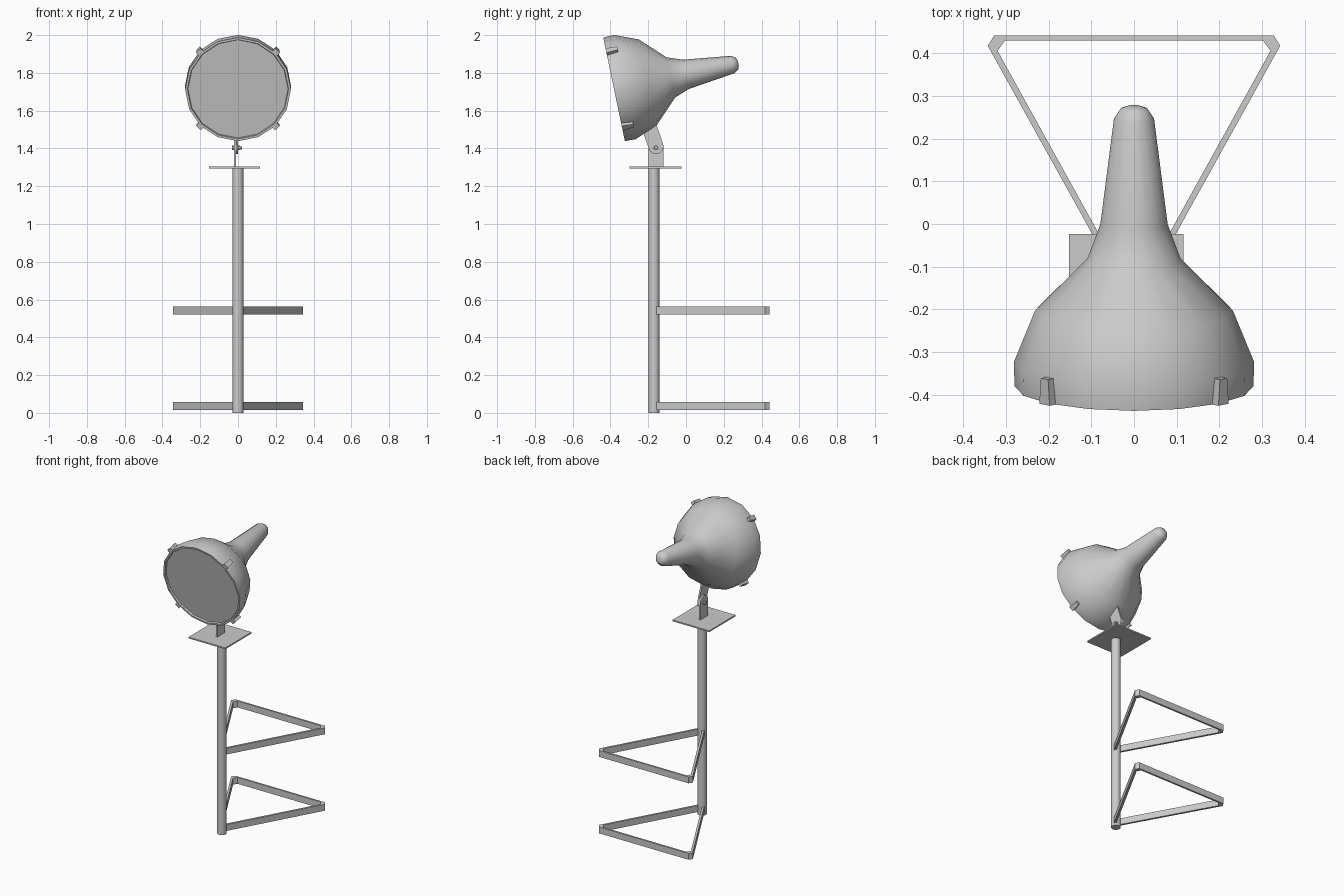
import bpy, bmesh
from math import sin, cos, pi, radians
from mathutils import Matrix, Vector

if "Cube" in bpy.data.objects:
    bpy.data.objects.remove(bpy.data.objects["Cube"])

TILT = Matrix.Translation((0, -0.381, 1.713)) @ Matrix.Rotation(radians(11.8), 4, 'X')


def finish(name, bm, matrix=None, angle=None):
    bmesh.ops.recalc_face_normals(bm, faces=bm.faces[:])
    mesh = bpy.data.meshes.new(name)
    bm.to_mesh(mesh)
    bm.free()
    ob = bpy.data.objects.new(name, mesh)
    bpy.context.collection.objects.link(ob)
    if matrix:
        ob.matrix_world = matrix
    if angle:
        bpy.ops.object.select_all(action='DESELECT')
        ob.select_set(True)
        bpy.context.view_layer.objects.active = ob
        bpy.ops.object.shade_smooth_by_angle(angle=radians(angle))
    return ob


def lathe(name, profile, n, matrix, angle=40, caps=(True, True)):
    """Revolve (distance, radius) points around the local y axis."""
    bm = bmesh.new()
    rings = [[bm.verts.new((r * cos(2 * pi * i / n), t, r * sin(2 * pi * i / n)))
              for i in range(n)] for t, r in profile]
    for a, b in zip(rings, rings[1:]):
        for i in range(n):
            j = (i + 1) % n
            bm.faces.new((a[i], a[j], b[j], b[i]))
    if caps[0]:
        bm.faces.new(rings[0])
    if caps[1]:
        bm.faces.new(rings[-1])
    return finish(name, bm, matrix, angle)


def prism(name, pts, depth, matrix=None, angle=None):
    """Extrude a list of 3D points along the depth vector."""
    bm = bmesh.new()
    face = bm.faces.new([bm.verts.new(p) for p in pts])
    ext = bmesh.ops.extrude_face_region(bm, geom=[face])
    moved = [g for g in ext['geom'] if isinstance(g, bmesh.types.BMVert)]
    bmesh.ops.translate(bm, verts=moved, vec=Vector(depth))
    return finish(name, bm, matrix, angle)


# lamp head with closed rim and long tapering neck
lathe("lamp_shell", [(0.012, 0.264), (0, 0.268), (0, 0.280), (0.058, 0.282), (0.182, 0.232),
                     (0.307, 0.109), (0.389, 0.079), (0.642, 0.047), (0.665, 0.032),
                     (0.672, 0.014)], 16, TILT, 40, (False, True))
lathe("lens", [(0.010, 0.266), (0.014, 0.266)], 16, TILT, 30)

# four rim clips
for k in range(4):
    spin = Matrix.Rotation(radians(45 + 90 * k), 4, 'Y')
    pts = [(-0.017, 0, 0.27), (0.017, 0, 0.27), (0.012, 0.062, 0.27), (-0.012, 0.062, 0.27)]
    prism("rim_clip", pts, (0, 0, 0.027), TILT @ spin)


# hinge bars: flat strips with one round end
def bar(name, x, thick, half, length, matrix):
    pts = [(x, half * cos(pi * i / 8), -half * sin(pi * i / 8)) for i in range(9)]
    pts += [(x, -half, length), (x, half, length)]
    return prism(name, pts, (thick, 0, 0), matrix, 30)


pivot = Matrix.Translation((0, -0.159, 1.411))
bar("lower_hinge_bar", -0.022, 0.011, 0.040, 0.109, pivot @ Matrix.Rotation(pi, 4, 'X'))
bar("upper_hinge_bar", -0.010, 0.011, 0.040, 0.16, pivot @ Matrix.Rotation(radians(19), 4, 'X'))

# hinge bolt with a head and a nut
side = Matrix.Translation((0, -0.159, 1.403)) @ Matrix.Rotation(-pi / 2, 4, 'Z')
lathe("hinge_bolt", [(-0.033, 0.013), (-0.022, 0.013), (-0.022, 0.008), (0.001, 0.008),
                     (0.001, 0.013), (0.011, 0.013), (0.011, 0.008), (0.021, 0.008)],
      10, side, 30)

# mounting plate
prism("mount_plate", [(-0.153, -0.298, 1.295), (0.116, -0.298, 1.295),
                      (0.116, -0.024, 1.295), (-0.153, -0.024, 1.295)], (0, 0, 0.009))

# upright pole
lathe("pole", [(0, 0.029), (1.297, 0.029)], 16,
      Matrix.Translation((0, -0.169, 0)) @ Matrix.Rotation(pi / 2, 4, 'X'), 40)


# triangular stand frames made from a flat strip
def frame(name, z):
    outer = [(0.025, -0.155), (0.343, 0.418), (0.328, 0.442)]
    inner = [(0.012, -0.150), (0.320, 0.406), (0.303, 0.430)]
    bm = bmesh.new()
    loops = []
    for half in (outer, inner):
        ring = half + [(-x, y) for x, y in reversed(half)]
        for h in (z, z + 0.042):
            loops.append([bm.verts.new((x, y, h)) for x, y in ring])
    o0, o1, i0, i1 = loops
    for a, b in ((o0, o1), (o1, i1), (i1, i0), (i0, o0)):
        for k in range(6):
            j = (k + 1) % 6
            bm.faces.new((a[k], a[j], b[j], b[k]))
    return finish(name, bm)


frame("lower_stand_frame", 0.016)
frame("upper_stand_frame", 0.521)
